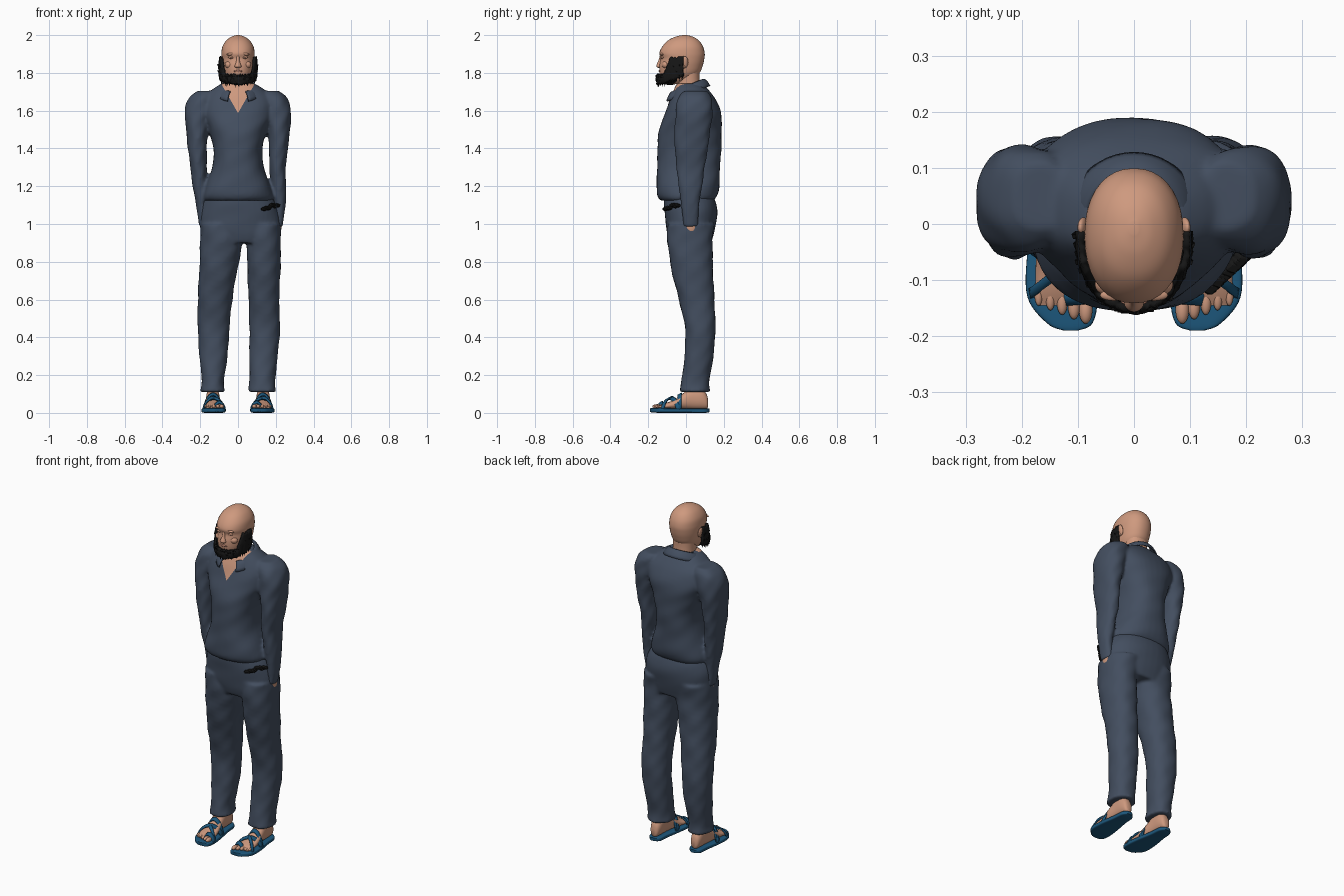
import bpy, bmesh, math, random
from mathutils import Matrix, Vector

random.seed(4)
cube = bpy.data.objects.get("Cube")
if cube:
    bpy.data.objects.remove(cube)


def material(name, r, g, b):
    m = bpy.data.materials.new(name)
    m.use_nodes = True
    m.diffuse_color = (r, g, b, 1)
    shader = m.node_tree.nodes["Principled BSDF"]
    shader.inputs["Base Color"].default_value = (r, g, b, 1)
    shader.inputs["Roughness"].default_value = 0.8
    return m


CLOTH = material("slate cloth", .056, .076, .115)
SKIN = material("skin", .62, .32, .21)
LIP = material("lip", .5, .23, .16)
HAIR = material("black hair", .008, .008, .008)
BLUE = material("sandal blue", .012, .095, .2)


def finish(name, bm, mat, angle=50):
    bmesh.ops.recalc_face_normals(bm, faces=bm.faces)
    mesh = bpy.data.meshes.new(name)
    bm.to_mesh(mesh)
    bm.free()
    mesh.materials.append(mat)
    mesh.shade_smooth()
    mesh.set_sharp_from_angle(angle=math.radians(angle))
    obj = bpy.data.objects.new(name, mesh)
    bpy.context.collection.objects.link(obj)
    return obj


def spline(rows, steps=6):
    """Smooth interpolation through the given cross-sections."""
    for i in range(len(rows) - 1):
        quad = [rows[max(i - 1, 0)], rows[i], rows[i + 1], rows[min(i + 2, len(rows) - 1)]]
        for k in range(steps):
            t = k / steps
            yield [b + (c - a) * t / 2 + (a - 2.5 * b + 2 * c - d / 2) * t * t
                   + (1.5 * (b - c) + (d - a) / 2) * t ** 3 for a, b, c, d in zip(*quad)]
    yield list(rows[-1])


def loft(name, rows, mat, along_y=False, power=2.2, wrinkle=0, sides=36):
    """Rows are (position, x min, x max, depth min, depth max)."""
    bm = bmesh.new()
    rings = []
    for p, x0, x1, v0, v1 in spline(rows):
        ring = []
        for i in range(sides):
            a = math.tau * i / sides
            c, s = math.cos(a), math.sin(a)
            k = 1 + wrinkle * (math.sin(3 * a + 34 * p) + math.sin(5 * a - 57 * p + 9 * x0))
            x = (x0 + x1) / 2 + k * (x1 - x0) / 2 * math.copysign(abs(c) ** (2 / power), c)
            v = (v0 + v1) / 2 + k * (v1 - v0) / 2 * math.copysign(abs(s) ** (2 / power), s)
            ring.append(bm.verts.new((x, p, v) if along_y else (x, v, p)))
        rings.append(ring)
    for r, q in zip(rings, rings[1:]):
        for i in range(sides):
            j = (i + 1) % sides
            bm.faces.new((r[i], r[j], q[j], q[i]))
    bm.faces.new(rings[0])
    bm.faces.new(rings[-1])
    return finish(name, bm, mat)


def sym(rows):
    return [(p, -w, w, a, b) for p, w, a, b in rows]


def sided(rows, s):
    return [(p, min(s * a, s * b), max(s * a, s * b), c, d) for p, a, b, c, d in rows]


def blob(name, loc, size, mat, rot=0):
    bm = bmesh.new()
    m = Matrix.Translation(loc) @ Matrix.Rotation(rot, 4, 'Y') @ Matrix.Diagonal((*size, 1))
    bmesh.ops.create_uvsphere(bm, u_segments=20, v_segments=12, radius=1, matrix=m)
    return finish(name, bm, mat)


def sheet(name, point, nu, nv, mat, thick):
    """Grid surface from a function of u and v, given thickness."""
    bm = bmesh.new()
    g = [[bm.verts.new(point(i / nu, j / nv)) for j in range(nv + 1)] for i in range(nu + 1)]
    for i in range(nu):
        for j in range(nv):
            bm.faces.new((g[i][j], g[i + 1][j], g[i + 1][j + 1], g[i][j + 1]))
    obj = finish(name, bm, mat)
    mod = obj.modifiers.new("thickness", 'SOLIDIFY')
    mod.thickness, mod.offset = thick, 0
    return obj


def fuse(name, parts):
    """Melt overlapping parts into one smooth garment."""
    bpy.ops.object.select_all(action='DESELECT')
    for o in parts:
        o.select_set(True)
    bpy.context.view_layer.objects.active = parts[0]
    bpy.ops.object.join()
    obj = parts[0]
    obj.name = name
    mod = obj.modifiers.new("remesh", 'REMESH')
    mod.mode, mod.voxel_size, mod.use_smooth_shade = 'VOXEL', .009, True
    mod = obj.modifiers.new("soften", 'SMOOTH')
    mod.factor, mod.iterations = .5, 4
    for m in list(obj.modifiers):
        bpy.ops.object.modifier_apply(modifier=m.name)
    return obj


# Shirt: body and sleeves
parts = [loft("shirt_body", sym([
    (1.125, .18, -.135, .148), (1.15, .185, -.152, .165), (1.2, .172, -.157, .176),
    (1.3, .137, -.152, .18), (1.4, .13, -.152, .187), (1.5, .155, -.142, .189),
    (1.59, .19, -.11, .185), (1.66, .185, -.085, .158), (1.71, .14, -.065, .12),
    (1.745, .085, -.05, .085)]), CLOTH, power=2.4, wrinkle=.006)]
for s, out in ((-1, 0), (1, .03)):
    parts.append(loft("sleeve", sided([
        (.985, .162 + out, .205 + out, -.015, .063), (1.1, .16 + out, .222 + out, -.025, .07),
        (1.2, .165 + out / 2, .24 + out / 2, -.04, .085), (1.3, .165, .252, -.05, .1),
        (1.4, .165, .265, -.06, .115), (1.5, .155, .275, -.06, .13),
        (1.6, .13, .281, -.055, .14), (1.67, .11, .258, -.04, .135),
        (1.705, .12, .215, -.01, .11)], s), CLOTH, wrinkle=.02))
shirt = fuse("shirt", parts)

# Open neck: cut the V into the shirt front
bm = bmesh.new()
bm.from_mesh(shirt.data)
slope = 1.75
for s in (-1, 1):
    bmesh.ops.bisect_plane(bm, geom=bm.verts[:] + bm.edges[:] + bm.faces[:],
                           plane_co=(0, 0, 1.587), plane_no=(-s * slope, 0, 1))
for f in bm.faces:
    c = f.calc_center_median()
    f.material_index = int(c.y < 0 and c.z > 1.587 + slope * abs(c.x))
bm.to_mesh(shirt.data)
bm.free()
shirt.data.materials.append(SKIN)


# Collar: folded band running round the neck
def collar_point(u, v):
    a = math.radians(28 + 304 * u)
    back = (1 - math.cos(a)) / 2
    wide = .035 * v
    return ((.083 + wide) * math.sin(a), .005 - (.085 + wide) * math.cos(a),
            1.695 + .07 * back - (.05 - .015 * back) * v * v)


sheet("collar", collar_point, 40, 5, CLOTH, .008)

# Trousers: hips and legs
parts = [loft("hips", [
    (.9, -.19, .215, -.085, .135), (.96, -.2, .225, -.102, .15), (1.05, -.2, .22, -.112, .166),
    (1.11, -.19, .2, -.117, .16), (1.16, -.17, .17, -.115, .14)], CLOTH, wrinkle=.004)]
depth = ((1.0, -.1, .15), (.9, -.097, .14), (.75, -.075, .143), (.6, -.038, .15),
         (.45, -.005, .156), (.3, -.008, .145), (.17, -.024, .124), (.11, -.035, .127))
right = ((-.2, .03), (-.2, .025), (-.205, -.005), (-.213, -.03),
         (-.213, -.045), (-.204, -.055), (-.192, -.075), (-.2, -.067))
left = ((.03, .225), (.045, .227), (.05, .225), (.056, .218),
        (.06, .223), (.06, .21), (.06, .197), (.054, .203))
for widths in (right, left):
    parts.append(loft("leg", [(z, *w, a, b) for (z, a, b), w in zip(depth, widths)],
                      CLOTH, wrinkle=.015))
fuse("trousers", parts)

# Dark tuft at the left pocket
bm = bmesh.new()
for i in range(12):
    t = i / 11
    spot = Vector((.135 + .075 * t, -.112 + .07 * t, 1.084 + .017 * t + random.uniform(-.008, .008)))
    bmesh.ops.create_icosphere(bm, subdivisions=1, radius=.016,
                               matrix=Matrix.Translation(spot) @ Matrix.Diagonal((1, 1, .7, 1)))
finish("pocket_tuft", bm, HAIR, 20)

# Head and neck
loft("neck", sym([(1.62, .065, -.055, .085), (1.72, .062, -.05, .076),
                  (1.78, .062, -.05, .072), (1.86, .065, -.05, .075)]), SKIN)
loft("head", sym([
    (1.74, .04, -.11, -.03), (1.765, .06, -.13, .03), (1.8, .076, -.14, .072),
    (1.84, .084, -.141, .089), (1.875, .087, -.135, .097), (1.905, .088, -.141, .099),
    (1.94, .082, -.125, .09), (1.972, .062, -.095, .068), (1.992, .034, -.055, .035),
    (2, .008, -.018, .004)]), SKIN)
loft("nose", sym([(1.825, .01, -.145, -.12), (1.833, .018, -.156, -.12), (1.845, .015, -.155, -.12),
                  (1.865, .009, -.146, -.12), (1.892, .008, -.138, -.12)]), SKIN, power=2, sides=16)
blob("mouth", (0, -.138, 1.809), (.024, .007, .006), LIP)
for s, side in ((-1, "right"), (1, "left")):
    blob(side + "_brow", (s * .036, -.127, 1.9), (.025, .01, .007), SKIN, s * .12)
    blob(side + "_eyelid", (s * .035, -.125, 1.882), (.017, .008, .008), SKIN)
    blob(side + "_lash_line", (s * .035, -.131, 1.879), (.014, .003, .0015), LIP)
    blob(side + "_cheek", (s * .045, -.108, 1.843), (.025, .02, .02), SKIN)
    blob(side + "_ear", (s * .09, -.006, 1.857), (.009, .018, .031), SKIN, s * .2)
    blob(side + "_ear_lobe", (s * .088, -.014, 1.835), (.007, .01, .012), SKIN)


# Beard: jagged band along the jaw, with tufts below
def beard_point(u, v):
    a = 98 * (2 * u - 1)
    rise = min(max((abs(a) - 42) / 26, 0), 1)
    top = 1.79 + .092 * rise * rise * (3 - 2 * rise)
    low = 1.742 + .038 * (a / 98) ** 2
    jag = random.uniform(-.006, .006)
    bulge = 1 + .05 * math.sin(math.pi * v) + random.uniform(0, .04)
    a = math.radians(a)
    return (.092 * bulge * math.sin(a), -.03 - .116 * bulge * math.cos(a), low + (top - low) * v + jag)


sheet("beard", beard_point, 56, 7, HAIR, .012)
blob("chin_beard", (0, -.085, 1.77), (.078, .062, .034), HAIR)
bm = bmesh.new()
for row in range(3):
    for i in range(27):
        p = Vector(beard_point((i + .5) / 27, .25 * row))
        lean = Matrix.Rotation(random.uniform(-.4, .4), 4, 'Y')
        bmesh.ops.create_cone(bm, segments=5, radius1=0, radius2=.008, depth=.034,
                              matrix=Matrix.Translation(p) @ lean)
finish("beard_tufts", bm, HAIR, 20)


# Straps arch from one edge of the sole to the other
def strap(name, s, start, end, height):
    def point(u, v):
        x, y = (a + (b - a) * u for a, b in zip(start, end))
        return s * x, y + .02 * (v - .5), .02 + height * math.sin(math.pi * u) ** .6 - .012 * (1 - v)
    sheet(name, point, 20, 2, BLUE, .007)


# Hands, feet and sandals
for s, side, out in ((-1, "right", 0), (1, "left", .03)):
    loft(side + "_hand", sided([
        (.954, .178 + out, .192 + out, .012, .04), (.965, .172 + out, .198 + out, .002, .052),
        (.99, .17 + out, .2 + out, -.005, .056), (1.03, .172 + out, .198 + out, 0, .05)], s), SKIN)
    blob(side + "_thumb", (s * (.176 + out), .002, .98), (.009, .01, .022), SKIN)
    loft(side + "_foot", sided([
        (-.145, .085, .168, .022, .036), (-.12, .078, .175, .02, .048), (-.07, .085, .175, .02, .066),
        (-.02, .093, .172, .02, .1), (.03, .098, .168, .02, .135), (.08, .1, .166, .02, .135),
        (.108, .108, .158, .022, .1), (.117, .12, .146, .03, .07)], s), SKIN, along_y=True)
    for i in range(5):
        blob(side + "_toe", (s * (.086 + .021 * i), -.153 + .008 * i, .034),
             (.012 - .001 * i, .025, .012 - .001 * i), SKIN)
    loft(side + "_sole", sided([
        (-.19, .1, .125, .006, .024), (-.177, .074, .155, .002, .026), (-.13, .065, .19, 0, .026),
        (-.05, .074, .19, 0, .024), (.04, .09, .176, 0, .024), (.1, .096, .17, 0, .024),
        (.125, .118, .148, .004, .022)], s), BLUE, along_y=True, power=5)
    strap(side + "_cross_strap_out", s, (.185, -.125), (.08, -.04), .066)
    strap(side + "_cross_strap_in", s, (.07, -.125), (.185, -.04), .064)
    strap(side + "_toe_strap", s, (.068, -.13), (.13, -.135), .042)
    strap(side + "_instep_strap", s, (.182, -.035), (.082, -.03), .085)
